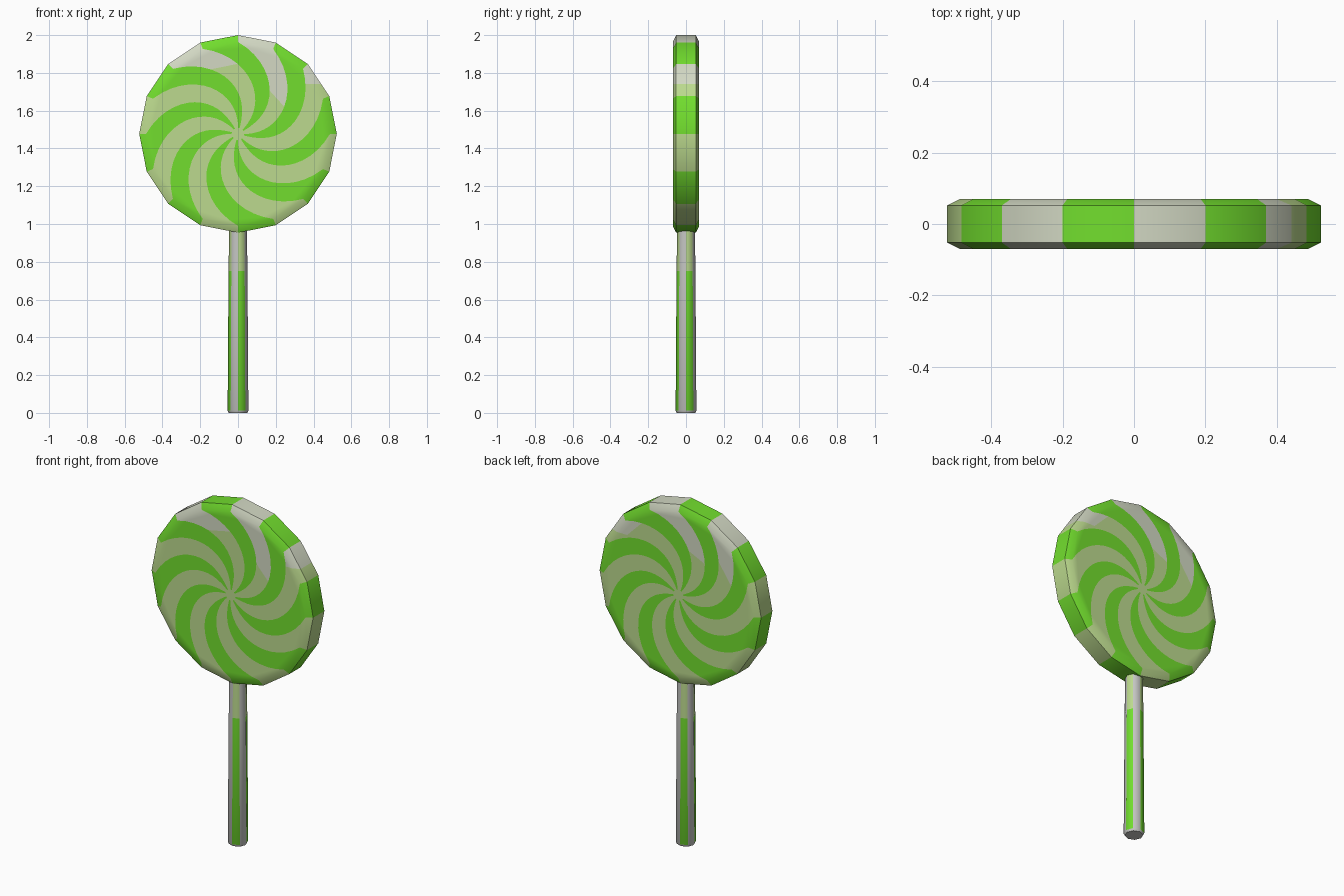
import bpy, bmesh, math

if "Cube" in bpy.data.objects:
    bpy.data.objects.remove(bpy.data.objects["Cube"])

R, CZ, SIDES = 0.523, 1.477, 16


def lin(c):
    return tuple(((v / 255 + 0.055) / 1.055) ** 2.4 if v > 10 else v / 3294 for v in c) + (1,)


def material(name, rgb):
    m = bpy.data.materials.new(name)
    m.diffuse_color = lin(rgb)
    m.use_nodes = True
    m.node_tree.nodes["Principled BSDF"].inputs["Base Color"].default_value = m.diffuse_color
    return m


MATS = [material("candy green", (114, 222, 46)),
        material("pale green", (188, 218, 142)),
        material("cream white", (211, 217, 196)),
        material("stick white", (197, 198, 195))]
GREEN, PALE, CREAM, WHITE = range(4)


def finish(bm, name, angle):
    bmesh.ops.recalc_face_normals(bm, faces=bm.faces)
    me = bpy.data.meshes.new(name)
    bm.to_mesh(me)
    bm.free()
    ob = bpy.data.objects.new(name, me)
    bpy.context.collection.objects.link(ob)
    for m in MATS:
        me.materials.append(m)
    bpy.ops.object.select_all(action='DESELECT')
    ob.select_set(True)
    bpy.context.view_layer.objects.active = ob
    bpy.ops.object.shade_smooth_by_angle(angle=math.radians(angle))


# candy disc: rings from front centre, over the rim, to back centre
FACE_R = 0.487
radii = [0.032, 0.05, 0.075] + [0.11 + 0.029 * i for i in range(13)] + [FACE_R]


def ring(bm, r, y, side):
    """One 16-corner ring; side -1 front, +1 back, 0 untwisted rim."""
    t = min(r / FACE_R, 1)
    twist = side * 66 * (1 - t ** 1.5)
    pinch = 5.5 * (1 - t) ** 3 if side else 0
    vs = []
    for k in range(SIDES):
        a = math.radians(90 - 360 / SIDES * k + twist + (-pinch if k % 2 else pinch))
        vs.append(bm.verts.new((r * math.cos(a), y, CZ + r * math.sin(a))))
    return vs


bm = bmesh.new()
rings = [(r, ring(bm, r, -0.07, -1)) for r in radii]
rings += [(R, ring(bm, R, -0.052, 0)), (R, ring(bm, R, 0.052, 0))]
rings += [(r, ring(bm, r, 0.07, 1)) for r in reversed(radii)]

# swirl stripes: alternate sectors, upper pale arms are cream
upper = {0: 0.27, 14: 0.37}
right_arm = []
for (r0, a), (r1, b) in zip(rings, rings[1:]):
    for k in range(SIDES):
        j = (k + 1) % SIDES
        f = bm.faces.new((a[k], a[j], b[j], b[k]))
        if k % 2:
            f.material_index = GREEN
        else:
            f.material_index = CREAM if (r0 + r1) / 2 > upper.get(k, 9) else PALE
            if k == 2:
                right_arm.append(f)
for _, v in (rings[0], rings[-1]):
    bm.faces.new(v).material_index = PALE

# the right-hand pale arm changes colour at a level line
edges = list({e for f in right_arm for e in f.edges})
verts = list({v for f in right_arm for v in f.verts})
bmesh.ops.bisect_plane(bm, geom=right_arm + edges + verts,
                       plane_co=(0, 0, 1.74), plane_no=(0, 0, 1))
for f in bm.faces:
    c = f.calc_center_median()
    if f.material_index == PALE and c.z > 1.74 and c.x > 0.3:
        f.material_index = CREAM
finish(bm, "candy_disc", 35)

# stick: tapered octagon, alternate sides green up to z 0.75
bm = bmesh.new()
levels = [(0.0, 0.049), (0.012, 0.055), (0.75, 0.050), (0.99, 0.047)]
loops = [[bm.verts.new((r * math.cos(k * math.pi / 4), r * math.sin(k * math.pi / 4), z))
          for k in range(8)] for z, r in levels]
for i in range(3):
    for k in range(8):
        j = (k + 1) % 8
        f = bm.faces.new((loops[i][k], loops[i][j], loops[i + 1][j], loops[i + 1][k]))
        f.material_index = WHITE if k % 2 or i == 0 else (GREEN if i == 1 else PALE)
for v in (loops[0], loops[-1]):
    bm.faces.new(v).material_index = WHITE
finish(bm, "stick", 50)
